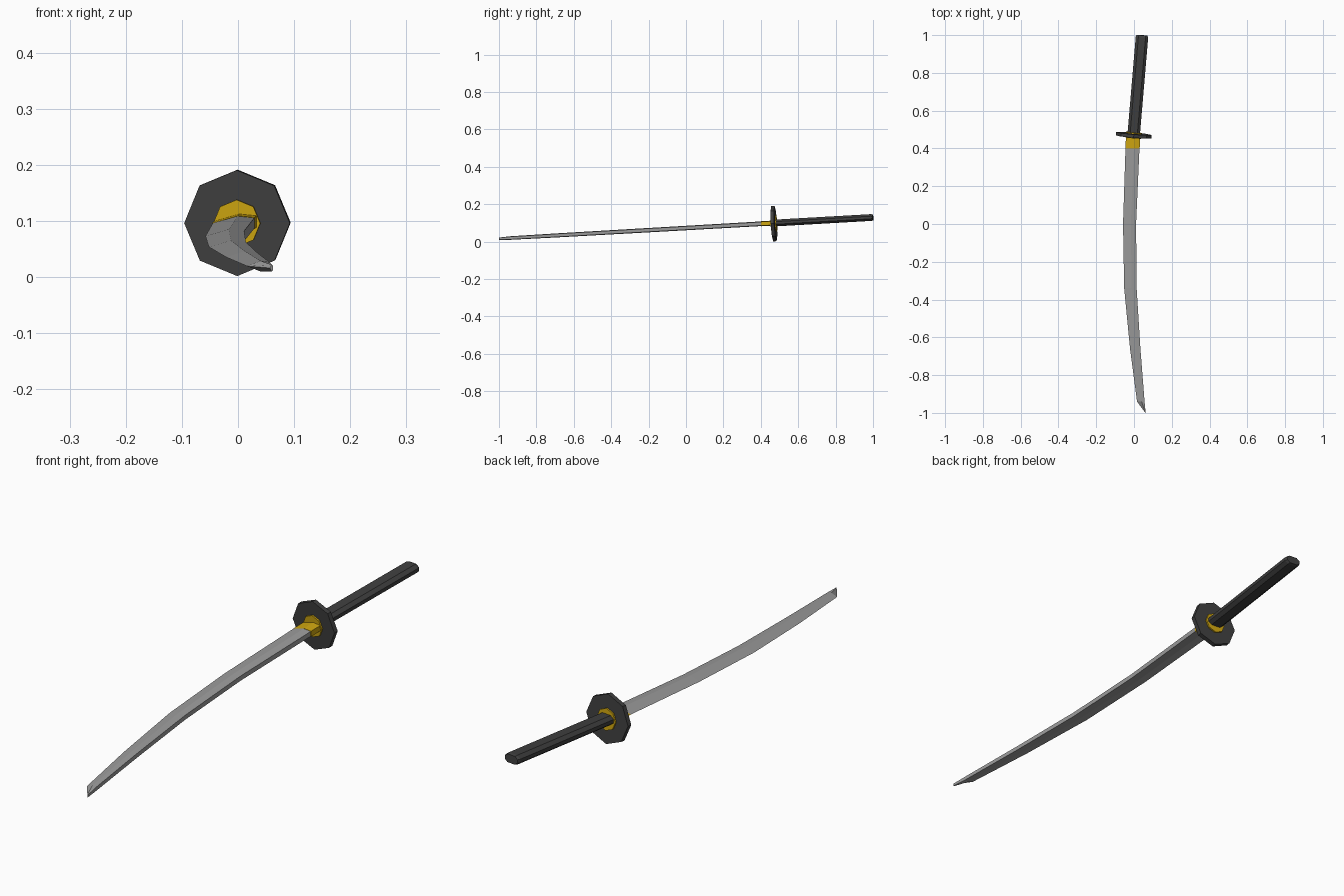
import bpy, bmesh, math
from mathutils import Matrix, Vector

if "Cube" in bpy.data.objects:
    bpy.data.objects.remove(bpy.data.objects["Cube"])


def material(name, rgb):
    m = bpy.data.materials.new(name)
    m.diffuse_color = (*rgb, 1)
    m.use_nodes = True
    m.node_tree.nodes["Principled BSDF"].inputs["Base Color"].default_value = m.diffuse_color
    return m


STEEL = material("steel grey", (0.33, 0.33, 0.33))
GOLD = material("gold", (0.62, 0.38, 0.005))
DARK = material("charcoal", (0.05, 0.05, 0.05))


def loft(name, rings, mat):
    """Skin a list of equal-length closed rings and cap both ends."""
    bm = bmesh.new()
    vs = [[bm.verts.new(p) for p in r] for r in rings]
    n = len(vs[0])
    for a, b in zip(vs, vs[1:]):
        for i in range(n):
            j = (i + 1) % n
            bm.faces.new((a[i], a[j], b[j], b[i]))
    bm.faces.new(vs[0])
    bm.faces.new(vs[-1])
    bmesh.ops.recalc_face_normals(bm, faces=bm.faces)
    me = bpy.data.meshes.new(name)
    bm.to_mesh(me)
    bm.free()
    me.materials.append(mat)
    ob = bpy.data.objects.new(name, me)
    bpy.context.collection.objects.link(ob)
    return ob


# Hilt frame: local y runs along the tilted grip, origin at the guard
d = Vector((0.085, 1, 0.057)).normalized()
x_axis = d.cross(Vector((0, 0, 1))).normalized()
z_axis = x_axis.cross(d)
HILT = Matrix.Translation((-0.001, 0.47, 0.0965)) @ Matrix((x_axis, d, z_axis)).transposed().to_4x4()


def octagon(y, r):
    return [HILT @ Vector((r * math.cos(k * math.pi / 4), y, r * math.sin(k * math.pi / 4)))
            for k in range(8)]


def grip_ring(y, s):
    pts = [(0.033, 0.007), (0.019, 0.018), (-0.019, 0.018), (-0.033, 0.007),
           (-0.033, -0.007), (-0.019, -0.018), (0.019, -0.018), (0.033, -0.007)]
    return [HILT @ Vector((x * s - 0.001, y, z * s + 0.003)) for x, z in pts]


def blade_ring(y, edge, spine, t, skew=0.0, grow=0.0):
    """Sharp edge at -x, ridge past the middle, flat spine at +x."""
    zc = 0.073 + 0.057 * y
    ridge = edge + (spine - edge) * 0.6
    return [(edge - grow, y + skew, zc),
            (ridge, y, zc + t + grow), (spine + grow, y, zc + t * 0.75 + grow),
            (spine + grow, y, zc - t * 0.75 - grow), (ridge, y, zc - t - grow)]


# Curved blade: y, edge x, spine x, half thickness, edge skew
stations = [(0.40, -0.045, 0.029, 0.0125, 0), (0.0, -0.058, 0.011, 0.012, 0),
            (-0.34, -0.052, 0.014, 0.0115, 0), (-0.66, -0.021, 0.034, 0.011, 0),
            (-0.94, 0.016, 0.056, 0.0095, 0), (-1.0, 0.057, 0.062, 0.006, 0.008)]
loft("blade", [blade_ring(*s) for s in stations], STEEL)

# Gold collar at the root of the blade
loft("blade_collar", [blade_ring(0.40, -0.045, 0.029, 0.0125, 0, 0.001),
                      blade_ring(0.47, -0.041, 0.033, 0.0125, 0, 0.001)], GOLD)

# Guard with a thinner gold washer showing on both faces
loft("guard", [octagon(-0.009, 0.0945), octagon(0.009, 0.0945)], DARK)
loft("guard_washer", [octagon(-0.015, 0.042), octagon(0.015, 0.042)], GOLD)

# Grip with a lightly chamfered end
loft("grip", [grip_ring(0.0, 1), grip_ring(0.522, 1), grip_ring(0.532, 0.86)], DARK)
